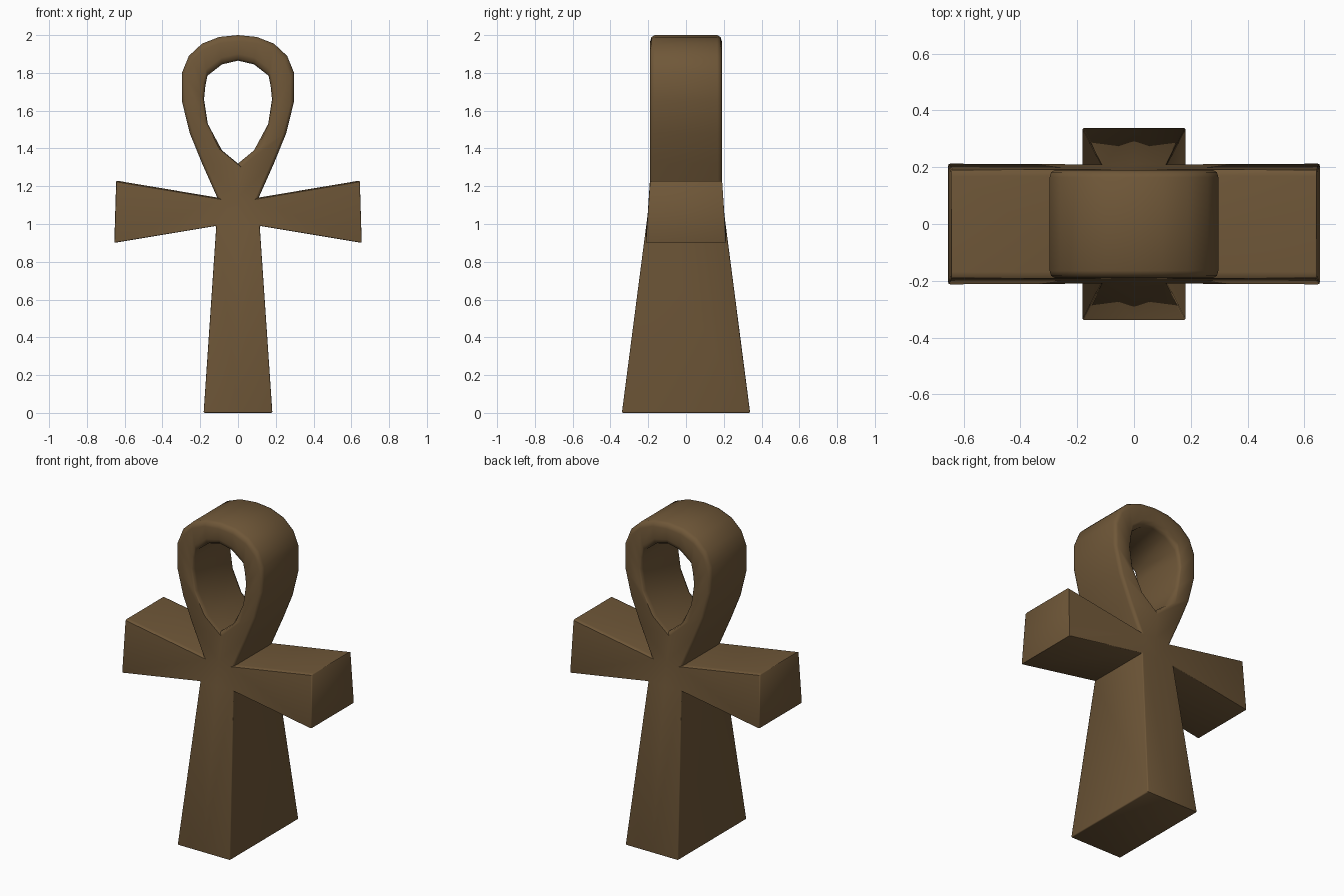
import bpy
import bmesh
import math

cube = bpy.data.objects.get("Cube")
if cube:
    bpy.data.objects.remove(cube, do_unlink=True)

# One brown stone colour
brown = bpy.data.materials.new("brown_stone")
brown.use_nodes = True
colour = (0.16, 0.096, 0.04, 1.0)
brown.diffuse_color = colour
shader = next(n for n in brown.node_tree.nodes if n.type == 'BSDF_PRINCIPLED')
shader.inputs["Base Color"].default_value = colour
shader.inputs["Roughness"].default_value = 0.8


def half_depth(x, z):
    """Flared foot, slightly flared arms, constant depth in the loop."""
    d = 0.19 + max(0.0, 1.15 - z) * 0.13
    return min(d, 0.213) if x > 0.4 else d


# Right half of the loop, from the top down: outer and inner outlines
outer = [(0, 2.0), (0.1, 1.99), (0.19, 1.955), (0.26, 1.89),
         (0.297, 1.8), (0.297, 1.65), (0.255, 1.48), (0.19, 1.32)]
inner = [(0, 1.865), (0.085, 1.845), (0.162, 1.785), (0.173, 1.73),
         (0.18, 1.66), (0.16, 1.53), (0.085, 1.39), (0, 1.32)]
neck, elbow = (0.11, 1.14), (0.115, 0.99)
neck_mid, elbow_mid = (0, 1.14), (0, 0.99)

quads = [(outer[i], outer[i + 1], inner[i + 1], inner[i]) for i in range(len(outer) - 1)]
quads += [
    (outer[-1], neck, neck_mid, inner[-1]),             # neck below the loop
    (neck, elbow, elbow_mid, neck_mid),                 # crossing
    (neck, (0.645, 1.23), (0.655, 0.9), elbow),         # arm
    (elbow, (0.182, 0), (0, 0), elbow_mid),             # shaft
]

bm = bmesh.new()
verts = {}


def vert(point, side):
    key = (point, side)
    if key not in verts:
        x, z = point
        verts[key] = bm.verts.new((x, side * half_depth(x, z), z))
    return verts[key]


# Front and back faces
for quad in quads:
    for side in (-1, 1):
        bm.faces.new([vert(p, side) for p in quad])

# Walls along every outline edge that is not on the mirror plane
pairs = [(q[i], q[(i + 1) % 4]) for q in quads for i in range(4)]
for a, b in pairs:
    shared = sum({a, b} == {c, d} for c, d in pairs) > 1
    if not shared and not (a[0] == 0 and b[0] == 0):
        bm.faces.new([vert(a, -1), vert(b, -1), vert(b, 1), vert(a, 1)])
bmesh.ops.recalc_face_normals(bm, faces=bm.faces)

# Soft rims on the loop, crisp ones elsewhere
weight = bm.edges.layers.float.new("bevel_weight_edge")
for e in bm.edges:
    if len(e.link_faces) == 2 and e.calc_face_angle() > math.radians(50):
        rim = all(v.co.z > 1.13 and v.co.x < 0.4 for v in e.verts)
        across = abs(e.verts[0].co.y - e.verts[1].co.y) > 0.2
        if rim and not across:
            e[weight] = 1.0
        elif not rim:
            e[weight] = 0.25

mesh = bpy.data.meshes.new("looped_cross")
bm.to_mesh(mesh)
bm.free()
mesh.materials.append(brown)
cross = bpy.data.objects.new("looped_cross", mesh)
bpy.context.collection.objects.link(cross)

mirror = cross.modifiers.new("mirror", 'MIRROR')
mirror.use_axis[0] = True
bevel = cross.modifiers.new("rims", 'BEVEL')
bevel.limit_method = 'WEIGHT'
bevel.width = 0.026
bevel.segments = 2

# Bake the modifiers, then smooth the rounded areas
bpy.ops.object.select_all(action='DESELECT')
cross.select_set(True)
bpy.context.view_layer.objects.active = cross
bpy.ops.object.convert(target='MESH')
bpy.ops.object.shade_smooth_by_angle(angle=math.radians(48))
